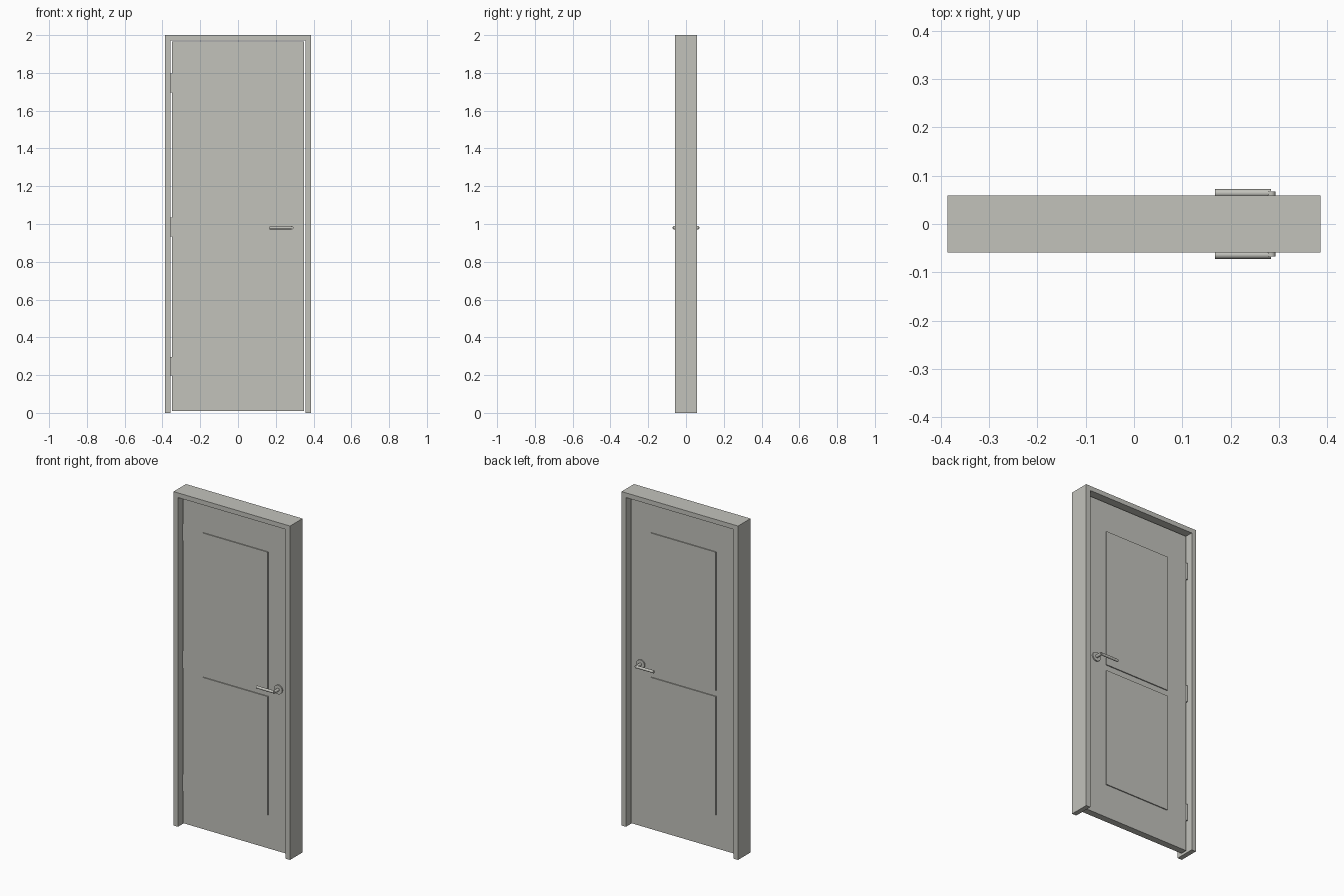
import bpy
import bmesh
from math import radians
from mathutils import Matrix, Vector

if "Cube" in bpy.data.objects:
    bpy.data.objects.remove(bpy.data.objects["Cube"], do_unlink=True)

paint = bpy.data.materials.new("warm_grey")
paint.use_nodes = True
GREY = (0.54, 0.54, 0.50, 1)
paint.diffuse_color = GREY
paint.node_tree.nodes["Principled BSDF"].inputs["Base Color"].default_value = GREY


def make(name, bm, smooth=False):
    bmesh.ops.recalc_face_normals(bm, faces=bm.faces)
    mesh = bpy.data.meshes.new(name)
    bm.to_mesh(mesh)
    bm.free()
    mesh.materials.append(paint)
    obj = bpy.data.objects.new(name, mesh)
    bpy.context.collection.objects.link(obj)
    if smooth:
        bpy.ops.object.select_all(action="DESELECT")
        obj.select_set(True)
        bpy.context.view_layer.objects.active = obj
        bpy.ops.object.shade_smooth_by_angle(angle=radians(35))
    return obj


def box(name, low, high):
    low, high = Vector(low), Vector(high)
    bm = bmesh.new()
    bmesh.ops.create_cube(bm, size=1, matrix=Matrix.Translation((low + high) / 2)
                          @ Matrix.Diagonal((*(high - low), 1)))
    return make(name, bm)


def rod(name, start, end, radius, sides=24):
    start, end = Vector(start), Vector(end)
    axis = end - start
    turn = axis.to_track_quat("Z", "Y").to_matrix().to_4x4()
    bm = bmesh.new()
    bmesh.ops.create_cone(bm, cap_ends=True, segments=sides, radius1=radius, radius2=radius,
                          depth=axis.length, matrix=Matrix.Translation((start + end) / 2) @ turn)
    return make(name, bm, smooth=True)


# Door frame: one U-shaped outline pushed through its depth
W, D, H = 0.386, 0.059, 2.0
INNER_W, INNER_H = 0.357, 1.972
half = [(W, 0), (W, H), (INNER_W, INNER_H), (INNER_W, 0)]
outline = [(-W, 0), (-W, H), (W, H), (W, 0),
           (INNER_W, 0), (INNER_W, INNER_H), (-INNER_W, INNER_H), (-INNER_W, 0)]
bm = bmesh.new()
face = bm.faces.new([bm.verts.new((x, -D, z)) for x, z in outline])
pushed = bmesh.ops.extrude_face_region(bm, geom=[face])["geom"]
bmesh.ops.translate(bm, vec=(0, 2 * D, 0),
                    verts=[v for v in pushed if isinstance(v, bmesh.types.BMVert)])
make("door_frame", bm)

# Door leaf, with a gap all around
T = 0.02
box("door_leaf", (-0.35, -T, 0.009), (0.35, T, 1.965))

# Raised panels and lever handles on both faces
HX, HZ = 0.284, 0.98
for side, s in (("front", -1), ("back", 1)):
    for level, z0, z1 in (("lower", 0.21, 0.92), ("upper", 0.955, 1.785)):
        y0, y1 = sorted((s * (T - 0.002), s * (T + 0.006)))
        box(f"{side}_{level}_panel", (-0.215, y0, z0), (0.215, y1, z1))
    rod(f"{side}_handle_rose", (HX, s * T, HZ), (HX, s * (T + 0.007), HZ), 0.027, 32)
    rod(f"{side}_handle_spindle", (HX, s * T, HZ), (HX, s * 0.067, HZ), 0.009)
    rod(f"{side}_handle_lever", (HX, s * 0.064, HZ), (0.168, s * 0.064, HZ), 0.008)

# Hinges: a knuckle at the back edge and a leaf in the gap
for place, z in (("bottom", 0.247), ("middle", 0.985), ("top", 1.747)):
    box(f"{place}_hinge_leaf", (-0.357, -0.015, z - 0.05), (-0.35, T, z + 0.05))
    rod(f"{place}_hinge_knuckle", (-0.352, T + 0.002, z - 0.05),
        (-0.352, T + 0.002, z + 0.05), 0.005, 16)
